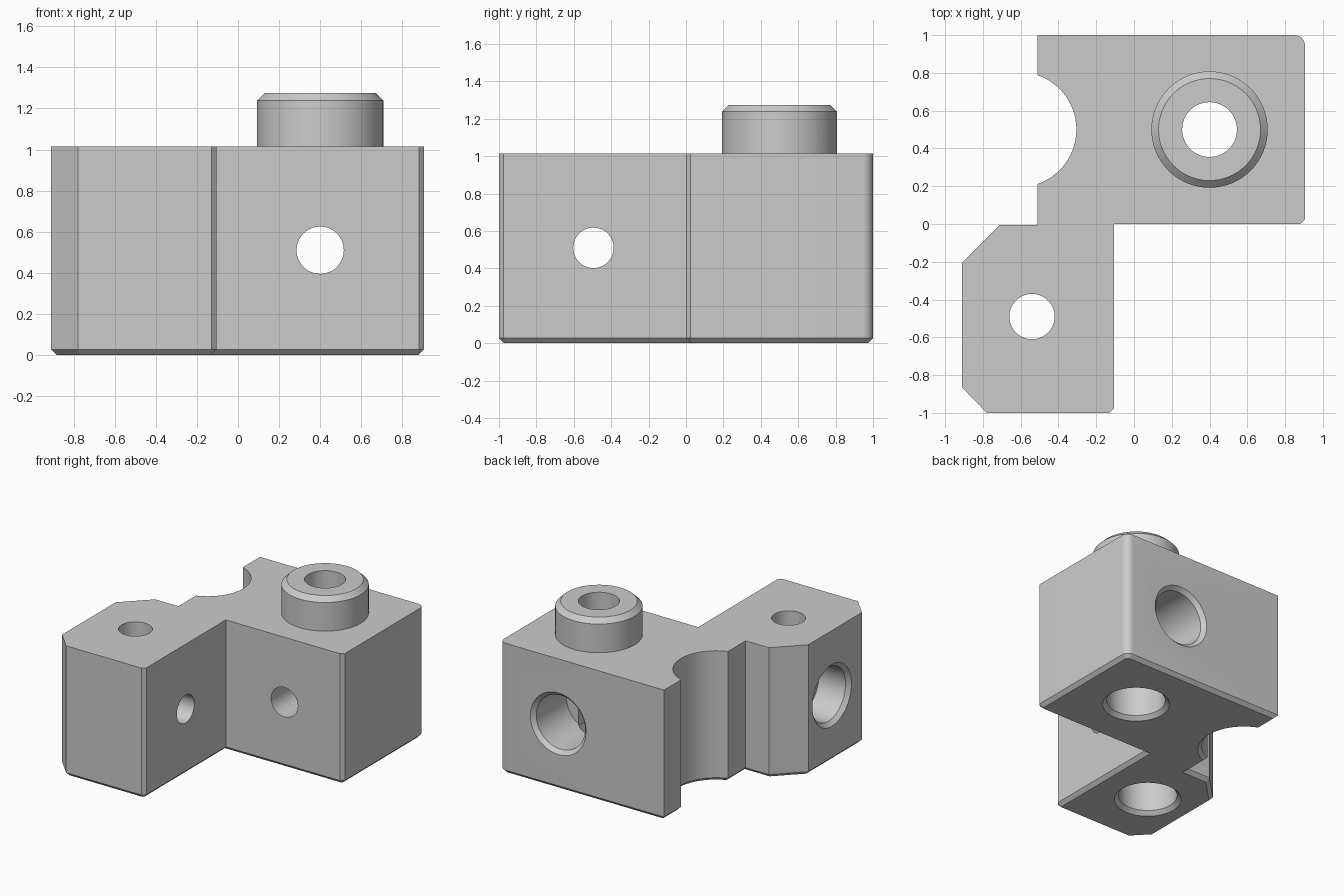
import bpy, bmesh, math
from mathutils import Vector

if "Cube" in bpy.data.objects:
    bpy.data.objects.remove(bpy.data.objects["Cube"], do_unlink=True)

TOP = 1.015      # height of the block
CHAMFER = 0.027  # bevel around the bottom edge

grey = bpy.data.materials.new("plain_grey")
grey.use_nodes = True
grey.diffuse_color = (0.6, 0.6, 0.6, 1)
grey.node_tree.nodes["Principled BSDF"].inputs["Base Color"].default_value = grey.diffuse_color


def make_object(name, bm):
    bmesh.ops.recalc_face_normals(bm, faces=bm.faces)
    mesh = bpy.data.meshes.new(name)
    bm.to_mesh(mesh)
    bm.free()
    mesh.materials.append(grey)
    obj = bpy.data.objects.new(name, mesh)
    bpy.context.collection.objects.link(obj)
    return obj


def arc(cx, cy, r, start, end, steps):
    angles = [math.radians(start + (end - start) * i / steps) for i in range(steps + 1)]
    return [(cx + r * math.cos(a), cy + r * math.sin(a)) for a in angles]


def lathe(name, profile, origin=(0, 0, 0), direction=(0, 0, 1)):
    """Closed solid from (radius, height) points turned about an axis."""
    bm = bmesh.new()
    verts = [bm.verts.new((r, 0, h)) for r, h in profile]
    edges = [bm.edges.new(pair) for pair in zip(verts, verts[1:])]
    bmesh.ops.spin(bm, geom=verts + edges, cent=(0, 0, 0), axis=(0, 0, 1),
                   angle=math.tau, steps=64)
    bmesh.ops.remove_doubles(bm, verts=bm.verts, dist=0.0002)
    obj = make_object(name, bm)
    obj.location = origin
    obj.rotation_mode = 'QUATERNION'
    obj.rotation_quaternion = Vector(direction).to_track_quat('Z', 'Y')
    return obj


def combine(target, tool, operation):
    """Apply a boolean and remove the helper."""
    tool.hide_render = True
    mod = target.modifiers.new("combine", 'BOOLEAN')
    mod.operation, mod.solver, mod.object = operation, 'EXACT', tool
    bpy.context.view_layer.objects.active = target
    bpy.ops.object.modifier_apply(modifier=mod.name)
    bpy.data.objects.remove(tool, do_unlink=True)


# Stepped block outline with clipped corners, one round corner and a side scoop
outline = [(-0.51, 1.0)]
outline += arc(-0.61, 0.5, 0.305, 70.9, -70.9, 28)
outline += [(-0.51, -0.005), (-0.71, -0.005), (-0.91, -0.205), (-0.91, -0.865),
            (-0.78, -1.0), (-0.13, -1.0), (-0.105, -0.975), (-0.105, 0.0),
            (0.88, 0.0), (0.905, 0.025)]
outline += arc(0.85, 0.945, 0.055, 0, 90, 8)

bm = bmesh.new()
base = bm.faces.new([bm.verts.new((x, y, CHAMFER)) for x, y in outline])
upper = bmesh.ops.extrude_face_region(bm, geom=[base], use_keep_orig=True)["geom"]
for v in upper:
    if isinstance(v, bmesh.types.BMVert):
        v.co.z = TOP
bmesh.ops.recalc_face_normals(bm, faces=bm.faces)
bmesh.ops.inset_individual(bm, faces=[base], thickness=CHAMFER, use_even_offset=True)
for v in base.verts:
    v.co.z = 0
block = make_object("connector_block", bm)

# Round stud on top
stud = lathe("stud", [(0, -0.1), (0.308, -0.1), (0.308, 0.223), (0.27, 0.26), (0, 0.26)],
             (0.4, 0.5, TOP))
combine(block, stud, 'UNION')

# Sockets: chamfered mouth, wide pocket, narrow bore right through
sockets = [
    ((0.4, 0.5, 0), (0, 0, 1), 0.28, 0.145),
    ((-0.54, -0.49, 0), (0, 0, 1), 0.28, 0.12),
    ((0.4, 1.0, 0.51), (0, -1, 0), 0.4, 0.115),
    ((-0.91, -0.495, 0.51), (1, 0, 0), 0.26, 0.108),
]
for origin, direction, depth, bore in sockets:
    profile = [(0, -0.03), (0.27, -0.03), (0.21, 0.03), (0.21, depth),
               (bore, depth), (bore, 1.5), (0, 1.5)]
    combine(block, lathe("socket_cutter", profile, origin, direction), 'DIFFERENCE')

# Smooth curved walls, crisp edges
bpy.ops.object.select_all(action='DESELECT')
block.select_set(True)
bpy.context.view_layer.objects.active = block
bpy.ops.object.shade_smooth_by_angle(angle=math.radians(25))
